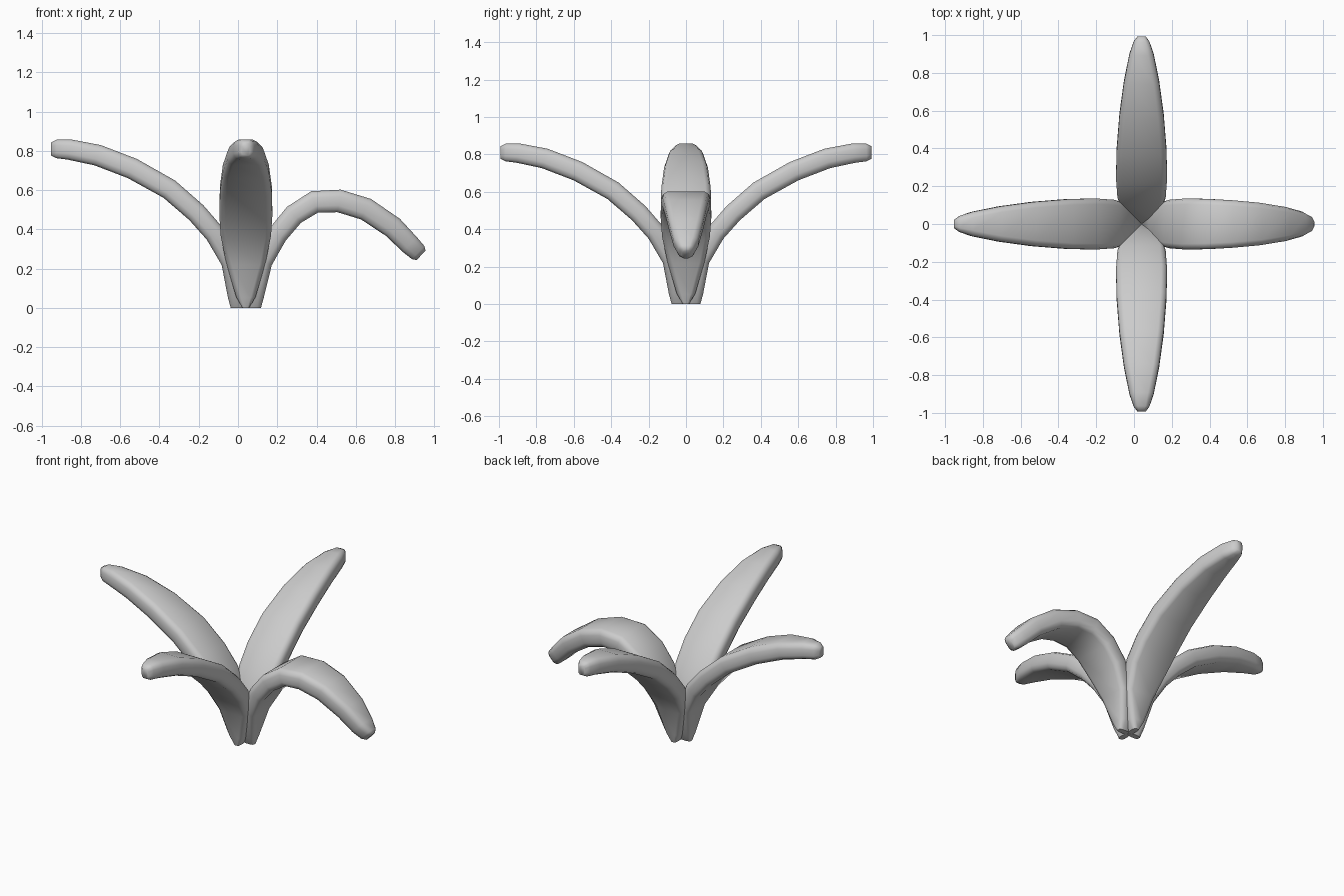
import bpy, bmesh, math
from mathutils import Vector, Matrix

if "Cube" in bpy.data.objects:
    bpy.data.objects.remove(bpy.data.objects["Cube"])

CENTRE_X = 0.04

# centre line of a leaf: (distance from stem, height, half width, half thickness)
BASE = [(0.042, 0.0, 0.018, 0.035), (0.046, 0.06, 0.05, 0.046)]
UPRIGHT = BASE + [
    (0.076, 0.235, 0.10, 0.05), (0.158, 0.378, 0.128, 0.051),
    (0.252, 0.485, 0.135, 0.052), (0.39, 0.605, 0.132, 0.053),
    (0.578, 0.71, 0.117, 0.054), (0.755, 0.778, 0.093, 0.054),
    (0.90, 0.807, 0.064, 0.052), (0.965, 0.81, 0.042, 0.047),
    (0.993, 0.81, 0.022, 0.033)]
DROOPING = BASE + [
    (0.085, 0.235, 0.10, 0.05), (0.16, 0.372, 0.128, 0.052),
    (0.245, 0.474, 0.135, 0.054), (0.35, 0.54, 0.133, 0.057),
    (0.475, 0.545, 0.126, 0.058), (0.612, 0.503, 0.113, 0.058),
    (0.75, 0.41, 0.09, 0.056), (0.835, 0.323, 0.066, 0.052),
    (0.878, 0.282, 0.042, 0.046), (0.893, 0.268, 0.022, 0.033)]


def make_leaf(name, stations, angle):
    bm = bmesh.new()
    rings = []
    for i, (d, z, w, t) in enumerate(stations):
        a = stations[max(i - 1, 0)]
        b = stations[min(i + 1, len(stations) - 1)]
        tan = Vector((b[0] - a[0], 0, b[1] - a[1])).normalized()
        if i == 0:
            tan = Vector((0, 0, 1))
        up = Vector((-tan.z, 0, tan.x))
        # rounded slab cross-section
        r = min(0.03, w * 0.5)
        half = [(w - r, 1.0), (w - r * 0.3, 0.8), (w, 0.4)]
        quad = half + [(x, -h) for x, h in reversed(half)]
        section = quad + [(-x, h) for x, h in reversed(quad)]
        rings.append([bm.verts.new(Vector((d, y, z)) + up * (h * t))
                      for y, h in section])
    n = len(rings[0])
    for r0, r1 in zip(rings, rings[1:]):
        for k in range(n):
            bm.faces.new((r0[k], r0[(k + 1) % n], r1[(k + 1) % n], r1[k]))
    bm.faces.new(rings[0])
    bm.faces.new(rings[-1])
    bmesh.ops.recalc_face_normals(bm, faces=bm.faces)
    bm.transform(Matrix.Translation((CENTRE_X, 0, 0)) @ Matrix.Rotation(angle, 4, 'Z'))
    mesh = bpy.data.meshes.new(name)
    bm.to_mesh(mesh)
    bm.free()
    obj = bpy.data.objects.new(name, mesh)
    bpy.context.collection.objects.link(obj)
    bpy.ops.object.select_all(action='DESELECT')
    obj.select_set(True)
    bpy.context.view_layer.objects.active = obj
    bpy.ops.object.shade_smooth_by_angle(angle=math.radians(60))


# three upright leaves and one that droops
make_leaf("leaf_right", DROOPING, 0)
make_leaf("leaf_back", UPRIGHT, math.pi / 2)
make_leaf("leaf_left", UPRIGHT, math.pi)
make_leaf("leaf_front", UPRIGHT, -math.pi / 2)
